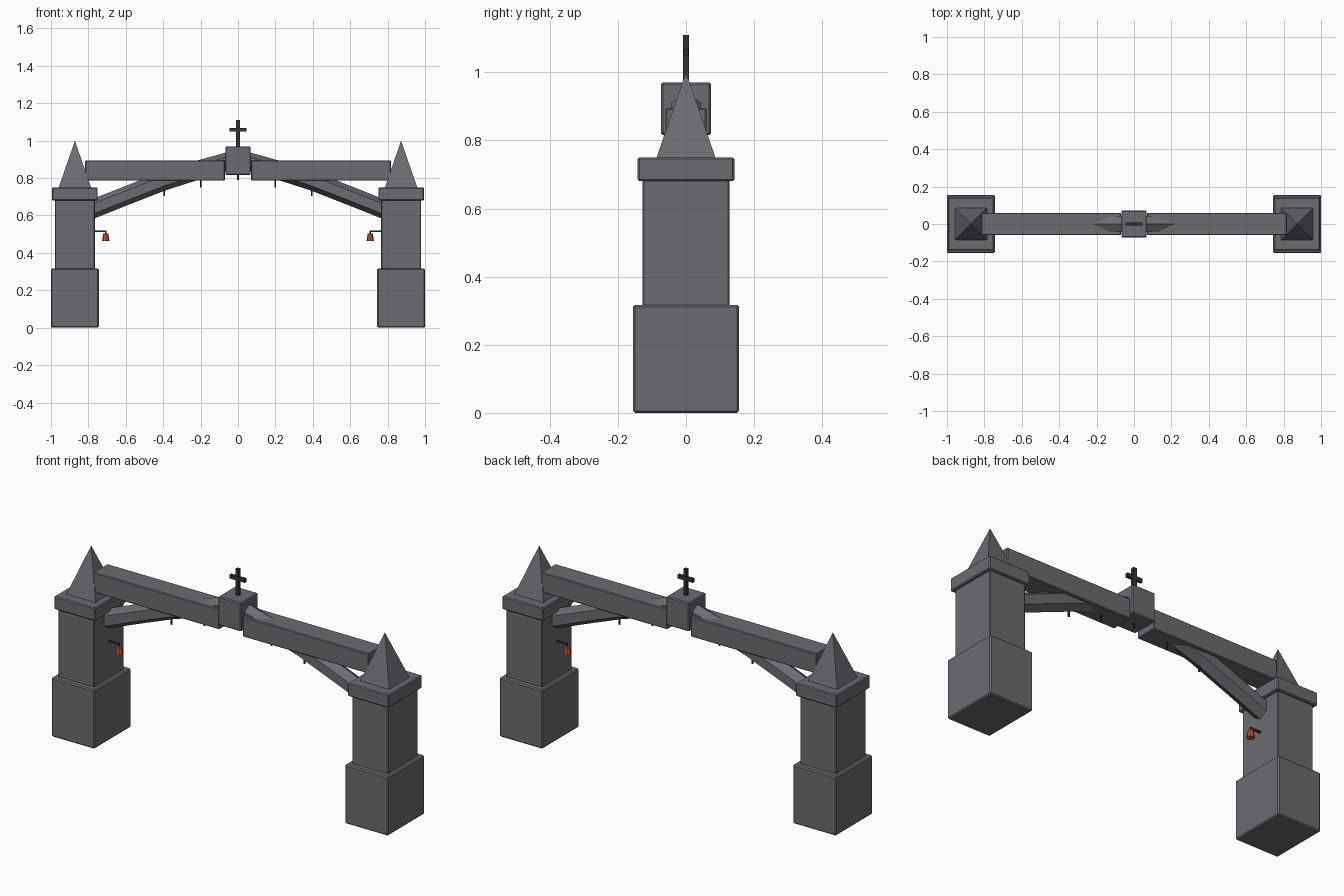
import bpy, bmesh, math
from mathutils import Vector

if "Cube" in bpy.data.objects:
    bpy.data.objects.remove(bpy.data.objects["Cube"])


def material(name, rgb):
    m = bpy.data.materials.new(name)
    m.diffuse_color = (*rgb, 1)
    m.use_nodes = True
    m.node_tree.nodes["Principled BSDF"].inputs["Base Color"].default_value = m.diffuse_color
    return m


STONE = material("grey stone", (0.15, 0.147, 0.163))
IRON = material("dark iron", (0.03, 0.034, 0.038))
GLOW = material("orange glow", (0.62, 0.085, 0.03))


def finish(name, bm, mat):
    bmesh.ops.recalc_face_normals(bm, faces=bm.faces)
    mesh = bpy.data.meshes.new(name)
    bm.to_mesh(mesh)
    bm.free()
    mesh.materials.append(mat)
    ob = bpy.data.objects.new(name, mesh)
    bpy.context.collection.objects.link(ob)
    return ob


def box(name, x, y, z, mat=STONE, bevel=0.0):
    """Box from (min, max) ranges, with optional chamfered edges."""
    bm = bmesh.new()
    bmesh.ops.create_cube(bm, size=1)
    for v in bm.verts:
        v.co = [r[0] if c < 0 else r[1] for c, r in zip(v.co, (x, y, z))]
    if bevel:
        bmesh.ops.bevel(bm, geom=bm.edges[:], offset=bevel, segments=1, affect='EDGES')
    return finish(name, bm, mat)


def cone(name, x, z, r1, r2, sides, mat, turn=0.0):
    """Upright tapered prism centred on y = 0 between heights z."""
    bm = bmesh.new()
    bmesh.ops.create_cone(bm, cap_ends=True, segments=sides, radius1=r1, radius2=r2,
                          depth=z[1] - z[0])
    bmesh.ops.remove_doubles(bm, verts=bm.verts, dist=1e-5)
    ob = finish(name, bm, mat)
    ob.location = (x, 0, (z[0] + z[1]) / 2)
    ob.rotation_euler.z = turn
    return ob


def hex_arch(name, path, radius):
    """Six-sided bar swept along an xz path, one ridge facing up."""
    bm = bmesh.new()
    pts = [Vector((x, 0, z)) for x, z in path]
    rings = []
    for i, p in enumerate(pts):
        t = (pts[min(i + 1, len(pts) - 1)] - pts[max(i - 1, 0)]).normalized()
        up = Vector((-t.z, 0, t.x))
        rings.append([bm.verts.new(p + radius * (math.cos(a) * up + Vector((0, math.sin(a), 0))))
                      for a in (k * math.pi / 3 for k in range(6))])
    for a, b in zip(rings, rings[1:]):
        for k in range(6):
            bm.faces.new((a[k], a[(k + 1) % 6], b[(k + 1) % 6], b[k]))
    bm.faces.new(rings[0])
    bm.faces.new(rings[-1])
    return finish(name, bm, STONE)


def span(c, h):
    return (c - h, c + h)


for side, s in (("left", -1), ("right", 1)):
    px = s * 0.872
    # Stepped pillar with pyramid top
    box(side + "_pillar_base", span(px, 0.128), (-0.156, 0.156), (0, 0.317), STONE, 0.006)
    box(side + "_pillar_shaft", span(px, 0.107), (-0.127, 0.127), (0.305, 0.69), STONE, 0.004)
    box(side + "_pillar_cap", span(px, 0.122), (-0.142, 0.142), (0.68, 0.75), STONE, 0.005)
    cone(side + "_pyramid", px, (0.748, 1.0), 0.087 * math.sqrt(2), 0, 4, STONE, math.pi / 4)
    # Horizontal beam
    box(side + "_beam", span(s * 0.444, 0.374), (-0.06, 0.06), (0.786, 0.894), STONE, 0.004)
    # Wall bracket and hanging lantern
    box(side + "_lantern_bracket", span(s * 0.737, 0.034), (-0.005, 0.005), (0.511, 0.52), IRON)
    cone(side + "_lantern", s * 0.707, (0.464, 0.505), 0.02, 0.013, 8, GLOW)
    cone(side + "_lantern_hook", s * 0.707, (0.50, 0.515), 0.004, 0.004, 6, IRON)
    # Iron pegs under the arch
    for n, (x, z) in enumerate(((0.2, 0.75), (0.395, 0.704))):
        cone(f"{side}_peg_{n + 1}", s * x, (z, z + 0.06), 0.005, 0.005, 6, IRON)

# Arched brace running between the pillars
half = [(0.2, 0.847), (0.4, 0.783), (0.6, 0.705), (0.8, 0.625)]
hex_arch("arched_brace", [(-x, z) for x, z in reversed(half)] + [(0, 0.905)] + half, 0.05)

# Keystone, cross and middle peg
box("keystone", (-0.068, 0.068), (-0.073, 0.073), (0.816, 0.97), STONE, 0.005)
box("cross_post", (-0.01, 0.01), (-0.009, 0.009), (0.96, 1.11), IRON)
box("cross_arm", (-0.046, 0.046), (-0.008, 0.008), (1.048, 1.068), IRON)
cone("middle_peg", 0, (0.79, 0.83), 0.005, 0.005, 6, IRON)
